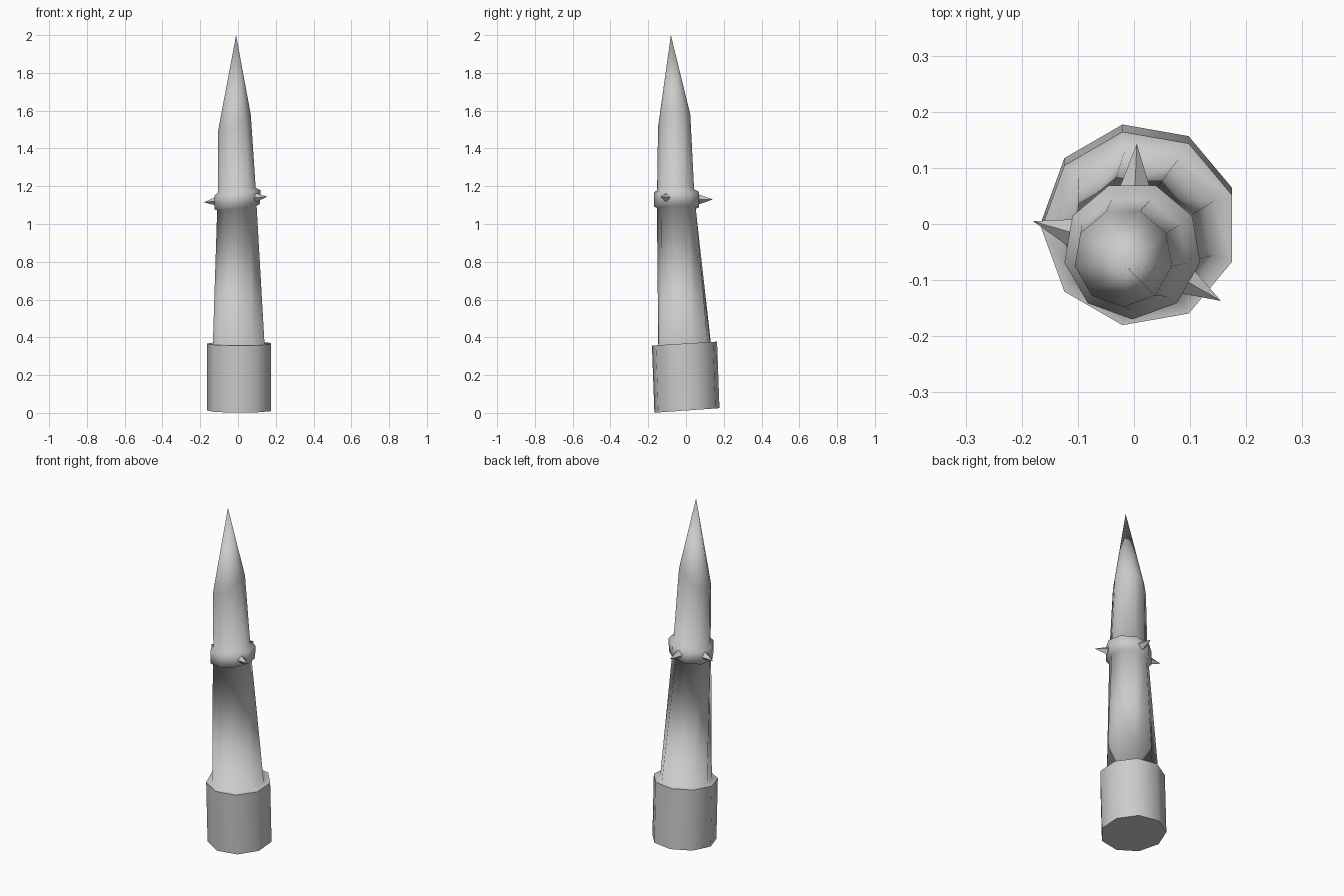
import bpy, bmesh
from math import radians, cos, sin
from mathutils import Vector

old = bpy.data.objects.get("Cube")
if old:
    bpy.data.objects.remove(old, do_unlink=True)

grey = bpy.data.materials.new("plain grey")
grey.use_nodes = True
colour = (0.6, 0.6, 0.6, 1)
grey.diffuse_color = colour
grey.node_tree.nodes["Principled BSDF"].inputs["Base Color"].default_value = colour

SIDES = 9


def make_object(name, bm):
    bmesh.ops.recalc_face_normals(bm, faces=bm.faces)
    mesh = bpy.data.meshes.new(name)
    bm.to_mesh(mesh)
    bm.free()
    mesh.materials.append(grey)
    ob = bpy.data.objects.new(name, mesh)
    bpy.context.collection.objects.link(ob)
    return ob


def ring(bm, centre, radius, phase, slope_x, slope_y):
    """Nine-sided ring whose plane leans by the two slopes."""
    verts = []
    for i in range(SIDES):
        a = radians(phase + i * 360 / SIDES)
        dx, dy = radius * cos(a), radius * sin(a)
        lift = dx * slope_x + dy * slope_y
        verts.append(bm.verts.new(Vector(centre) + Vector((dx, dy, lift))))
    return verts


# Body: socket, tapering shaft, collar and shoulder, from the ground up
# (centre, radius, turn, slope in x, slope in y)
sections = [
    ((0.01, 0.005, 0.013), 0.175, 180, 0, 0.07),     # socket foot
    ((0.01, -0.008, 0.367), 0.175, 180, 0, 0.06),    # socket rim
    ((0.008, -0.008, 0.367), 0.141, 180, 0, 0.06),   # shaft foot
    ((-0.006, -0.048, 1.085), 0.106, 190, 0.12, 0),  # under the collar
    ((-0.003, -0.047, 1.092), 0.122, 190, 0.12, 0),  # collar lower edge
    ((-0.003, -0.047, 1.165), 0.123, 190, 0.12, 0),  # collar upper edge
    ((-0.006, -0.052, 1.18), 0.101, 190, 0.12, 0),   # above the collar
    ((-0.019, -0.06, 1.54), 0.088, 190, 0.5, 0.3),   # shoulder
]
bm = bmesh.new()
rings = [ring(bm, *s) for s in sections]
bm.faces.new(rings[0])
for low, high in zip(rings, rings[1:]):
    for i in range(SIDES):
        j = (i + 1) % SIDES
        bm.faces.new((low[i], low[j], high[j], high[i]))
# Pointed tip
tip = bm.verts.new((-0.01, -0.08, 2.0))
for i in range(SIDES):
    bm.faces.new((rings[-1][i], rings[-1][(i + 1) % SIDES], tip))
for f in bm.faces:
    f.smooth = True
# Crisp edges on the socket only
for loop in rings[:2]:
    for i in range(SIDES):
        bm.edges.get((loop[i], loop[(i + 1) % SIDES])).smooth = False
make_object("spear_body", bm)

# Three small spikes around the collar
hub = Vector((-0.003, -0.047, 1.13))
spikes = {
    "right_spike": (-0.18, 0.005, 1.115),
    "back_spike": (0.005, 0.143, 1.13),
    "left_spike": (0.155, -0.137, 1.145),
}
for name, point in spikes.items():
    point = Vector(point)
    out = (point - hub).normalized()
    length = 0.09
    bm = bmesh.new()
    bmesh.ops.create_cone(bm, cap_ends=True, segments=4, radius1=0.031,
                          radius2=0, depth=length)
    ob = make_object(name, bm)
    ob.rotation_euler = out.to_track_quat('Z', 'Y').to_euler()
    ob.location = point - out * length / 2
